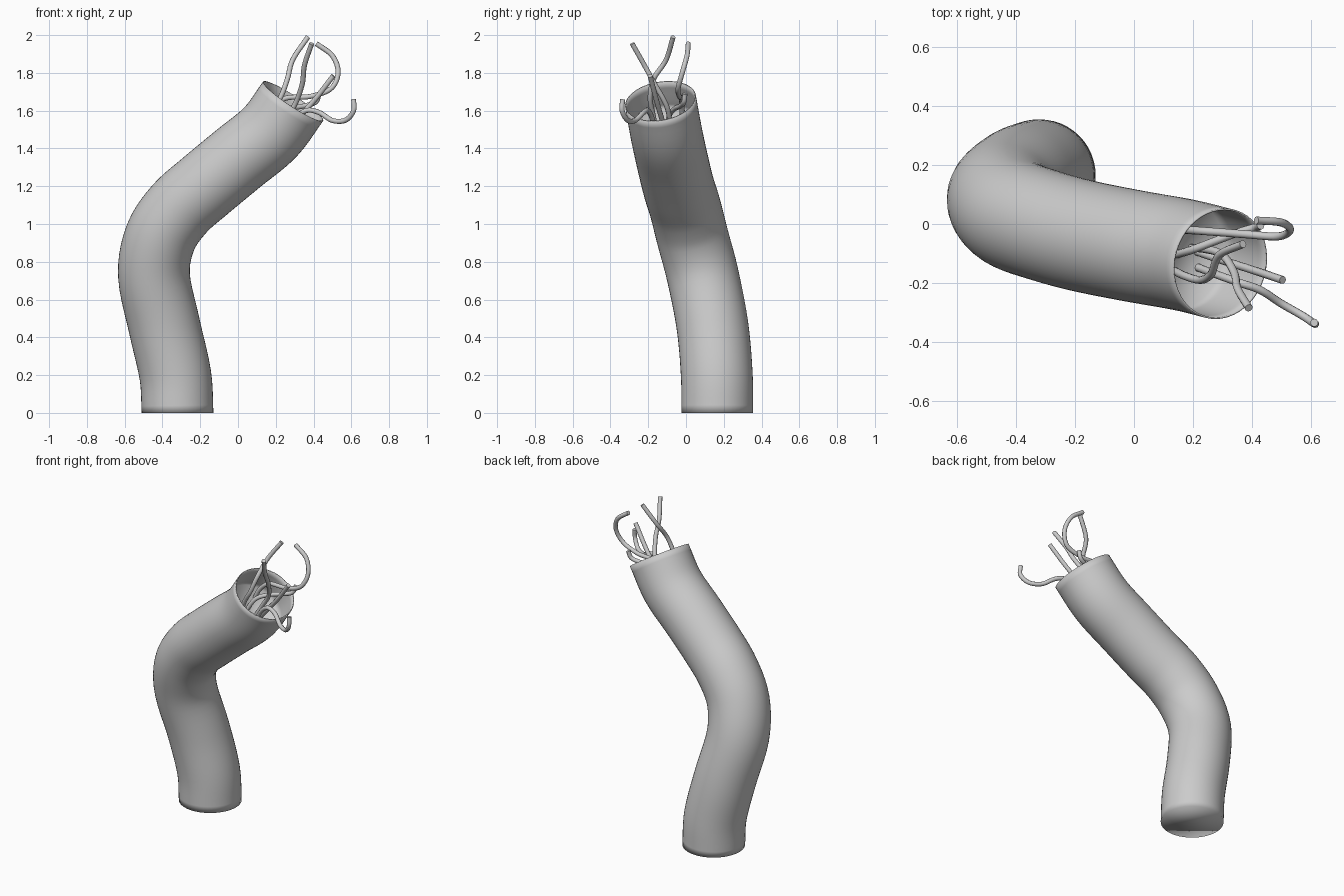
import bpy, bmesh, math
from mathutils import Vector

if "Cube" in bpy.data.objects:
    bpy.data.objects.remove(bpy.data.objects["Cube"])

R = 0.19      # outer radius of the sheath
SIDES = 48


def spline(pts, steps):
    """Catmull-Rom samples through the points."""
    p = [Vector(q) for q in pts]
    p = [2 * p[0] - p[1]] + p + [2 * p[-1] - p[-2]]
    out = []
    for i in range(1, len(p) - 2):
        a, b, c, d = p[i - 1:i + 3]
        for s in range(steps):
            t = s / steps
            out.append(0.5 * (2 * b + (c - a) * t + (2 * a - 5 * b + 4 * c - d) * t ** 2
                              + (3 * b - a - 3 * c + d) * t ** 3))
    return out + [p[-2]]


def sweep(name, rings, sides):
    """Skin a list of (centre, tangent, radius) rings and cap both ends."""
    bm = bmesh.new()
    loops = []
    for c, t, r in rings:
        u = Vector((0, 1, 0))
        u = (u - t * u.dot(t)).normalized()
        v = t.cross(u)
        loops.append([bm.verts.new(c + r * (u * math.cos(a) + v * math.sin(a)))
                      for a in (2 * math.pi * k / sides for k in range(sides))])
    for a, b in zip(loops, loops[1:]):
        for k in range(sides):
            n = (k + 1) % sides
            bm.faces.new((a[k], a[n], b[n], b[k]))
    bm.faces.new(loops[0][::-1])
    bm.faces.new(loops[-1])
    for f in bm.faces:
        f.smooth = True
    bmesh.ops.recalc_face_normals(bm, faces=bm.faces)
    me = bpy.data.meshes.new(name)
    bm.to_mesh(me)
    bm.free()
    ob = bpy.data.objects.new(name, me)
    bpy.context.collection.objects.link(ob)
    return ob


# Bent cable sheath: outer wall, thin lip, then inner wall down to a floor
path = spline([(-.32, .165, 0), (-.332, .163, .2), (-.39, .14, .46), (-.445, .088, .73),
               (-.41, .035, .93), (-.31, -.003, 1.08), (-.175, -.04, 1.2),
               (0, -.075, 1.345), (.17, -.105, 1.485), (.292, -.135, 1.65)], 5)
top_dir = Vector((.54, -.15, .826)).normalized()
rings = []
for i, c in enumerate(path):
    t = (path[min(i + 1, len(path) - 1)] - path[max(i - 1, 0)]).normalized()
    if i == 0:
        t = Vector((0, 0, 1))
    elif i == 1:
        t = (t + Vector((0, 0, 1))).normalized()
    elif i >= len(path) - 3:
        t = t.lerp(top_dir, (i - len(path) + 4) / 3).normalized()
    rings.append((c, t, R))
inner = [(c, t, R - .006) for c, t, r in rings[-6:]][::-1]
sweep("cable_sheath", rings + inner, SIDES)

# Loose wires fanning out of the open end, listed from base to tip
wires = [
    [(.13, -.155, 1.48), (.17, -.175, 1.58), (.225, -.19, 1.67), (.262, -.17, 1.77),
     (.29, -.105, 1.87), (.37, -.068, 1.99)],
    [(.17, -.08, 1.43), (.24, -.085, 1.54), (.30, -.105, 1.63), (.34, -.165, 1.74),
     (.352, -.22, 1.84), (.39, -.285, 1.955)],
    [(.12, -.02, 1.49), (.17, -.02, 1.6), (.25, -.025, 1.665), (.38, -.035, 1.675),
     (.49, -.042, 1.715), (.53, -.02, 1.8), (.50, .005, 1.89), (.415, .012, 1.955)],
    [(.19, -.085, 1.42), (.29, -.12, 1.53), (.40, -.155, 1.65), (.505, -.19, 1.785)],
    [(.21, -.145, 1.42), (.29, -.175, 1.545), (.36, -.2, 1.6), (.43, -.225, 1.59),
     (.50, -.27, 1.548), (.57, -.31, 1.55), (.612, -.338, 1.6), (.612, -.335, 1.66)],
    [(.12, -.11, 1.46), (.19, -.09, 1.57), (.27, -.06, 1.61), (.35, -.03, 1.625),
     (.41, -.012, 1.645), (.43, -.005, 1.69)],
]
for n, pts in enumerate(wires, 1):
    cu = bpy.data.curves.new(f"wire_{n}", 'CURVE')
    cu.dimensions = '3D'
    cu.bevel_depth = .0135
    cu.bevel_resolution = 3
    cu.use_fill_caps = True
    samples = spline(pts, 8)
    sp = cu.splines.new('POLY')
    sp.points.add(len(samples) - 1)
    for q, co in zip(sp.points, samples):
        q.co = (*co, 1)
    sp.use_smooth = True
    bpy.context.collection.objects.link(bpy.data.objects.new(f"wire_{n}", cu))
